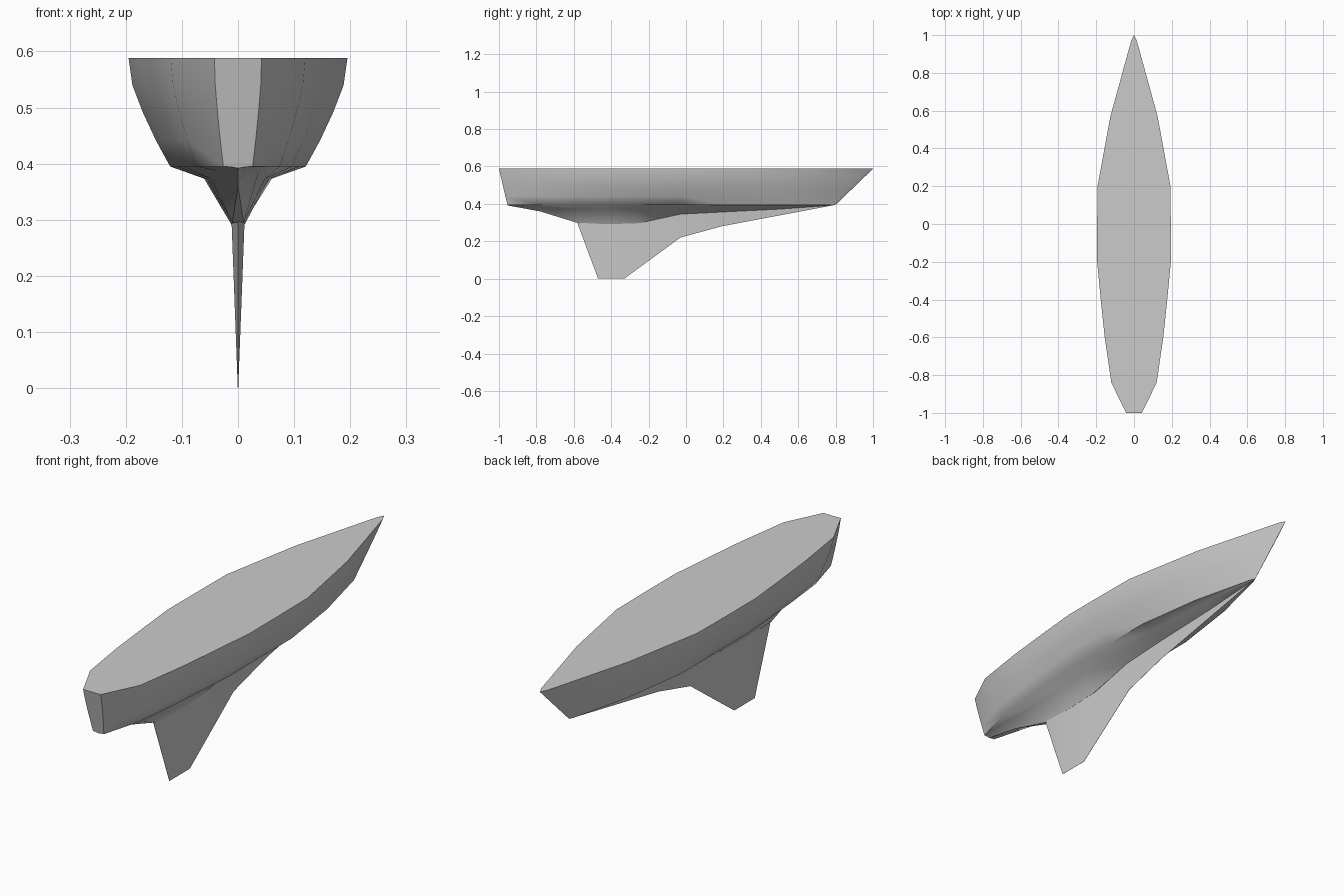
import bpy, bmesh

cube = bpy.data.objects.get("Cube")
if cube:
    bpy.data.objects.remove(cube, do_unlink=True)

grey = bpy.data.materials.new("hull_grey")
grey.use_nodes = True
grey.diffuse_color = (0.6, 0.6, 0.6, 1)
grey.node_tree.nodes["Principled BSDF"].inputs["Base Color"].default_value = (0.6, 0.6, 0.6, 1)

DECK, CHINE = 0.588, 0.395


def finish(name, bm, angle):
    bmesh.ops.remove_doubles(bm, verts=bm.verts, dist=0.0005)
    bmesh.ops.recalc_face_normals(bm, faces=bm.faces)
    mesh = bpy.data.meshes.new(name)
    bm.to_mesh(mesh)
    bm.free()
    mesh.materials.append(grey)
    obj = bpy.data.objects.new(name, mesh)
    bpy.context.collection.objects.link(obj)
    bpy.ops.object.select_all(action='DESELECT')
    obj.select_set(True)
    bpy.context.view_layer.objects.active = obj
    bpy.ops.object.shade_smooth_by_angle(angle=angle)


def skin(bm, rings):
    """Join neighbouring open rings with quads."""
    for a, b in zip(rings, rings[1:]):
        for i in range(len(a) - 1):
            bm.faces.new((a[i], a[i + 1], b[i + 1], b[i]))


# Hull stations: deck y, chine y, deck half width, keel root z, root half width
stations = [
    (-1.0, -0.955, 0.042, 0.392, 0.0),
    (-0.84, -0.78, 0.12, 0.36, 0.0),
    (-0.6, -0.57, 0.155, 0.295, 0.01),
    (-0.4, -0.4, 0.176, 0.292, 0.012),
    (-0.2, -0.25, 0.195, 0.297, 0.012),
    (0.0, -0.03, 0.195, 0.345, 0.012),
    (0.2, 0.2, 0.193, 0.357, 0.012),
    (0.57, 0.5, 0.125, 0.372, 0.008),
    (0.97, 0.78, 0.015, 0.392, 0.0),
    (1.0, 0.8, 0.0, 0.395, 0.0),
]
# Side curve: height fraction above the chine, width fraction
side_curve = [(1, 1), (0.75, 0.965), (0.5, 0.87), (0.24, 0.75), (0, 0.62)]

bm = bmesh.new()
rings = []
for y_deck, y_chine, w, root_z, root_x in stations:
    half = [(w * f, y_chine + (y_deck - y_chine) * t, CHINE + (DECK - CHINE) * t)
            for t, f in side_curve]
    half.append((w * 0.31, y_chine, CHINE - 0.22 * (CHINE - root_z)))
    half.append((root_x, y_chine, root_z))
    ring = half + [(-x, y, z) for x, y, z in reversed(half)]
    rings.append([bm.verts.new(p) for p in ring])
skin(bm, rings)
bm.faces.new(rings[0])  # transom
bm.faces.new([r[0] for r in rings] + [r[-1] for r in reversed(rings)])  # deck
finish("hull", bm, 0.85)

# Keel fin: root line and lower edge, as (y, z)
root = [(-0.565, 0.305), (-0.45, 0.31), (-0.28, 0.31), (-0.03, 0.355), (0.19, 0.365), (0.8, 0.397)]
edge = [(-0.58, 0.295), (-0.47, 0), (-0.33, 0), (-0.03, 0.22), (0.19, 0.28), (0.8, 0.395)]
bm = bmesh.new()
rings = []
for (ry, rz), (ey, ez) in zip(root, edge):
    t = 0.012 if ry < 0.5 else 0.001
    rings.append([bm.verts.new(p) for p in
                  ((t, ry, rz), (0.0004, ey, ez), (-0.0004, ey, ez), (-t, ry, rz))])
skin(bm, rings)
for a, b in zip(rings, rings[1:]):
    bm.faces.new((a[0], b[0], b[3], a[3]))
bm.faces.new(rings[0])
bm.faces.new(rings[-1])
finish("keel_fin", bm, 0.5)
